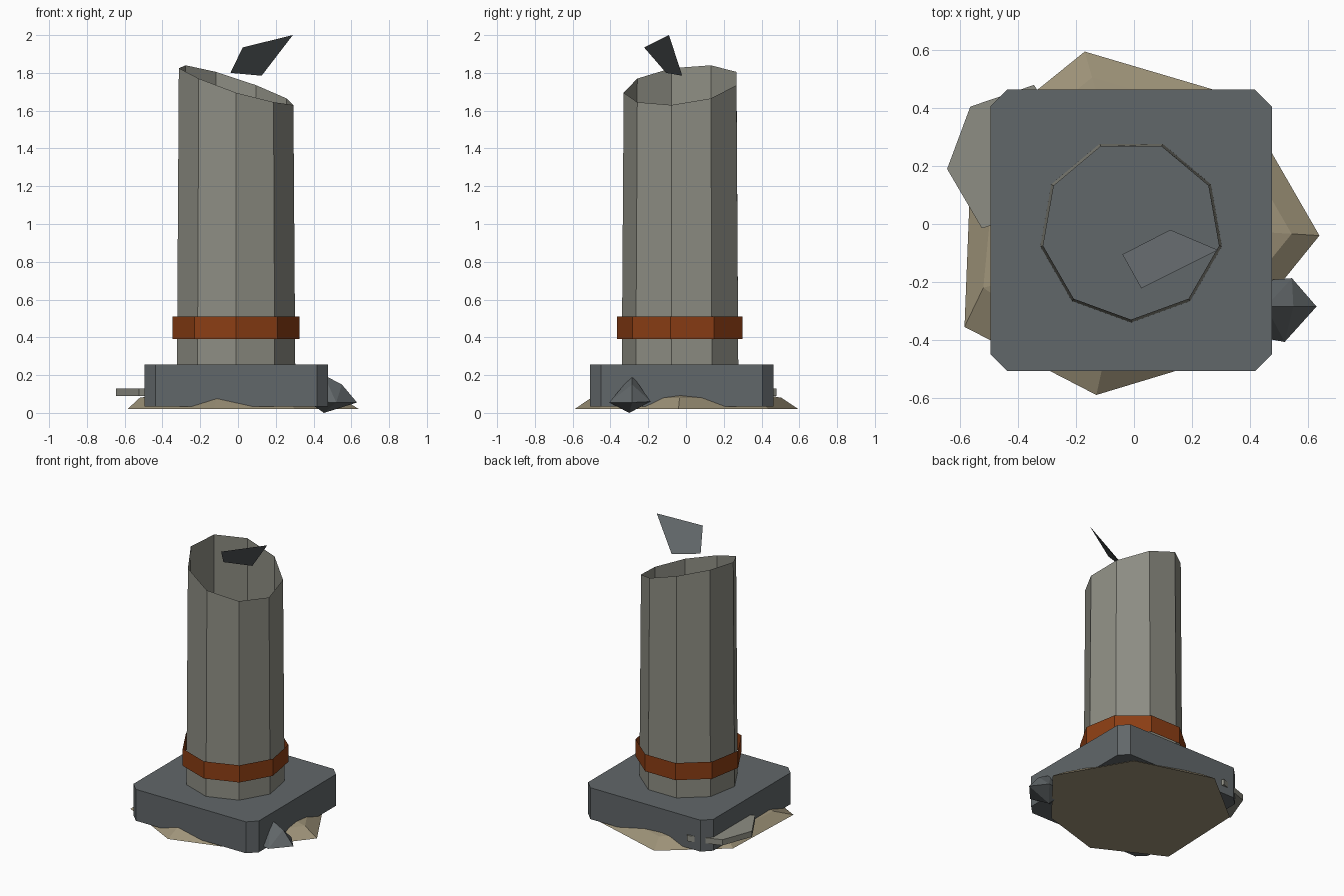
import bpy, bmesh, math
from mathutils import Vector

cube = bpy.data.objects.get("Cube")
if cube:
    bpy.data.objects.remove(cube, do_unlink=True)

CX, CY = -0.01, -0.022      # shared axis of plinth, column and band
SIDES = 9


def material(name, rgb):
    m = bpy.data.materials.new(name)
    m.use_nodes = True
    color = (*rgb, 1.0)
    m.diffuse_color = color
    bsdf = m.node_tree.nodes["Principled BSDF"]
    bsdf.inputs["Base Color"].default_value = color
    bsdf.inputs["Roughness"].default_value = 0.9
    return m


concrete = material("pale concrete", (0.27, 0.27, 0.23))
slate = material("dark slate", (0.12, 0.135, 0.142))
rust = material("rust orange", (0.26, 0.048, 0.007))
sand = material("dry sand", (0.34, 0.29, 0.19))


def finish(name, bm, mat, closed=True):
    if closed:
        bmesh.ops.recalc_face_normals(bm, faces=bm.faces[:])
    mesh = bpy.data.meshes.new(name)
    bm.to_mesh(mesh)
    bm.free()
    mesh.materials.append(mat)
    obj = bpy.data.objects.new(name, mesh)
    bpy.context.collection.objects.link(obj)
    return obj


def loft(name, rings, mat, caps=True):
    """Skin rings of points from bottom to top, counter-clockwise."""
    bm = bmesh.new()
    loops = [[bm.verts.new(p) for p in ring] for ring in rings]
    for low, high in zip(loops, loops[1:]):
        n = len(low)
        for i in range(n):
            j = (i + 1) % n
            bm.faces.new((low[i], low[j], high[j], high[i]))
    if caps:
        bm.faces.new(loops[0][::-1])
        bm.faces.new(loops[-1])
    return finish(name, bm, mat, caps)


def ring(radius, heights):
    """Nine-sided ring starting at the front corner."""
    pts = []
    for i, z in enumerate(heights):
        a = math.radians(-90) + math.tau * i / SIDES
        pts.append((CX + radius * math.cos(a), CY + radius * math.sin(a), z))
    return pts


def at_height(outline, z):
    return [(x, y, z) for x, y in outline]


# Square plinth with cut corners
h, c = 0.486, 0.427
corners = [(c, -h), (h, -c), (h, c), (c, h), (-c, h), (-h, c), (-h, -c), (-c, -h)]
plinth = [(CX + x, CY + y) for x, y in corners]
loft("plinth", [at_height(plinth, 0.035), at_height(plinth, 0.255)], slate)

# Hollow column with a broken, slanting rim
rim = [1.695, 1.645, 1.63, 1.665, 1.735, 1.805, 1.84, 1.825, 1.77]
loft("broken_column", [ring(0.318, [0.25] * SIDES), ring(0.308, rim)],
     concrete, caps=False)

# Open rusty band around the column
loft("rust_band", [ring(0.342, [z] * SIDES) for z in (0.39, 0.51)],
     rust, caps=False)

# Low sand mound under the plinth
edge = [(-0.13, -0.59), (0.30, -0.46), (0.64, -0.04), (0.365, 0.437),
        (-0.17, 0.595), (-0.56, 0.28), (-0.585, -0.355)]
shoulder = [(x * 0.85, y * 0.85) for x, y in edge]
shoulder[-1] = (-0.52, -0.22)
crown = [(x * 0.4, y * 0.4) for x, y in edge]
loft("sand_mound", [at_height(edge, 0.02), at_height(shoulder, 0.08),
                    at_height(crown, 0.13)], sand)

# Thin slab lodged in the plinth's back corner
slab = [(-0.525, -0.015), (-0.32, 0.05), (-0.22, 0.28),
        (-0.345, 0.48), (-0.565, 0.405), (-0.645, 0.19)]
loft("fallen_slab", [at_height(slab, 0.09), at_height(slab, 0.13)], concrete)

# Faceted rock against the plinth's side
bm = bmesh.new()
for p in [(0.455, -0.285, 0.20), (0.55, -0.285, 0.15), (0.63, -0.285, 0.055),
          (0.545, -0.187, 0.06), (0.52, -0.407, 0.055), (0.455, -0.30, 0.0),
          (0.39, -0.20, 0.06), (0.37, -0.38, 0.06)]:
    bm.verts.new(p)
bmesh.ops.convex_hull(bm, input=bm.verts[:])
finish("rock", bm, slate)

# Loose flat shard above the rim
bm = bmesh.new()
a, b, d, e = [bm.verts.new(Vector(p)) for p in
              [(-0.04, -0.105, 1.80), (0.025, -0.222, 1.935),
               (0.29, -0.09, 2.0), (0.125, -0.02, 1.785)]]
bm.faces.new((a, b, d, e))
bm.normal_update()
shard = finish("loose_shard", bm, slate, closed=False)
if shard.data.polygons[0].normal.z < 0:
    shard.data.flip_normals()
